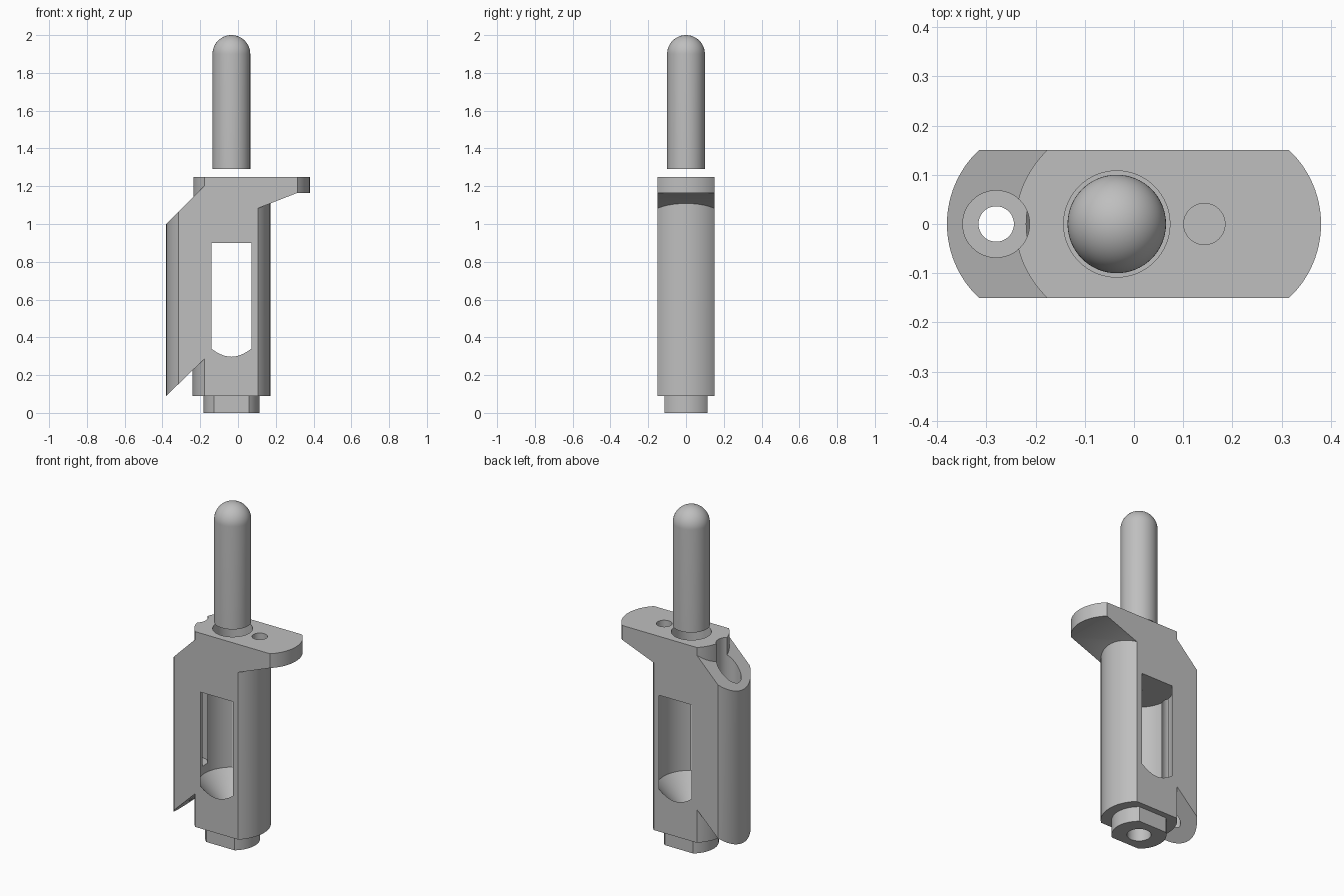
import bpy, bmesh, math
from mathutils import Matrix

cube = bpy.data.objects.get("Cube")
if cube:
    bpy.data.objects.remove(cube, do_unlink=True)

AXIS = -0.035      # shared axis of pin, chamber and collar
SLEEVE = -0.28     # axis of the side bore
DEPTH = 0.15       # half depth of the body
RADIUS = 0.206     # rounding of the body ends

grey = bpy.data.materials.new("satin grey")
grey.use_nodes = True
grey.diffuse_color = (0.52, 0.52, 0.52, 1)
grey.node_tree.nodes["Principled BSDF"].inputs["Base Color"].default_value = (0.52, 0.52, 0.52, 1)


def finish(name, bm):
    bmesh.ops.recalc_face_normals(bm, faces=bm.faces)
    mesh = bpy.data.meshes.new(name)
    bm.to_mesh(mesh)
    bm.free()
    mesh.materials.append(grey)
    obj = bpy.data.objects.new(name, mesh)
    bpy.context.collection.objects.link(obj)
    return obj


def prism(name, points, offset):
    """Extrude a closed outline of 3D points along an offset."""
    bm = bmesh.new()
    face = bm.faces.new([bm.verts.new(p) for p in points])
    top = bmesh.ops.extrude_face_region(bm, geom=[face])["geom"]
    bmesh.ops.translate(bm, vec=offset, verts=[v for v in top if isinstance(v, bmesh.types.BMVert)])
    return finish(name, bm)


def round_ended(name, left, right, radius, half, z0, z1, steps=24):
    """Slab with flat front and back and arcs at both ends."""
    limit = math.asin(half / radius)
    arc = [limit * (2 * i / steps - 1) for i in range(steps + 1)]
    points = [(right + radius * math.cos(a), radius * math.sin(a), z0) for a in arc]
    points += [(left - radius * math.cos(a), -radius * math.sin(a), z0) for a in arc]
    return prism(name, points, (0, 0, z1 - z0))


def turned(name, x, profile, steps=64):
    """Revolve a (radius, height) profile about a vertical axis."""
    bm = bmesh.new()
    verts = [bm.verts.new((r, 0, z)) for r, z in profile]
    edges = [bm.edges.new(pair) for pair in zip(verts, verts[1:])]
    bmesh.ops.spin(bm, geom=verts + edges, cent=(0, 0, 0), axis=(0, 0, 1),
                   angle=math.tau, steps=steps, use_duplicate=False)
    bmesh.ops.remove_doubles(bm, verts=bm.verts, dist=0.0001)
    bmesh.ops.transform(bm, matrix=Matrix.Translation((x, 0, 0)), verts=bm.verts)
    return finish(name, bm)


def combine(target, tool, operation):
    mod = target.modifiers.new(operation.lower(), 'BOOLEAN')
    mod.operation = operation
    mod.solver = 'EXACT'
    mod.object = tool
    bpy.context.view_layer.objects.active = target
    bpy.ops.object.modifier_apply(modifier=mod.name)
    bpy.data.objects.remove(tool, do_unlink=True)


def smooth(obj):
    bpy.ops.object.select_all(action='DESELECT')
    obj.select_set(True)
    bpy.context.view_layer.objects.active = obj
    bpy.ops.object.shade_smooth_by_angle(angle=math.radians(25))


# Side sleeve and overhanging shelf, trimmed to the side profile
wings = round_ended("wings", -0.174, 0.174, RADIUS, DEPTH, 0.09, 1.25)
side = [(-0.39, 0.08), (-0.05, 0.41), (0, 1.042), (0.315, 1.165),
        (0.39, 1.165), (0.39, 1.3), (-0.08, 1.3), (-0.39, 0.99)]
combine(wings, prism("trim", [(x, -0.3, z) for x, z in side], (0, 0.6, 0)), 'INTERSECT')

# Main body with bottom collar
body = round_ended("housing", AXIS, AXIS, RADIUS, DEPTH, 0.09, 1.25)
combine(body, wings, 'UNION')
combine(body, round_ended("collar", AXIS, AXIS, 0.148, 0.115, 0, 0.13), 'UNION')

# Chamber with funnel floor, outlet, vent and pin socket; it breaks out as windows
chamber = [(0, -0.1), (0.065, -0.1), (0.065, 0.19), (0.184, 0.34), (0.184, 0.9),
           (0.018, 0.9), (0.018, 1.0), (0.108, 1.0), (0.108, 1.4), (0, 1.4)]
combine(body, turned("chamber", AXIS, chamber), 'DIFFERENCE')

# Stepped side bore and small blind hole in the shelf
bore = [(0, -0.1), (0.036, -0.1), (0.036, 0.39), (0.068, 0.39), (0.068, 1.4), (0, 1.4)]
combine(body, turned("bore", SLEEVE, bore, 48), 'DIFFERENCE')
blind = [(0, 1.15), (0.042, 1.15), (0.042, 1.4), (0, 1.4)]
combine(body, turned("blind_hole", 0.143, blind, 32), 'DIFFERENCE')
smooth(body)

# Round-nosed pin floating above its socket
nose = [(0.1 * math.cos(a), 1.9 + 0.1 * math.sin(a))
        for a in (math.pi / 2 * i / 16 for i in range(17))]
pin = turned("pin", AXIS, [(0, 1.29), (0.1, 1.29)] + nose)
smooth(pin)
